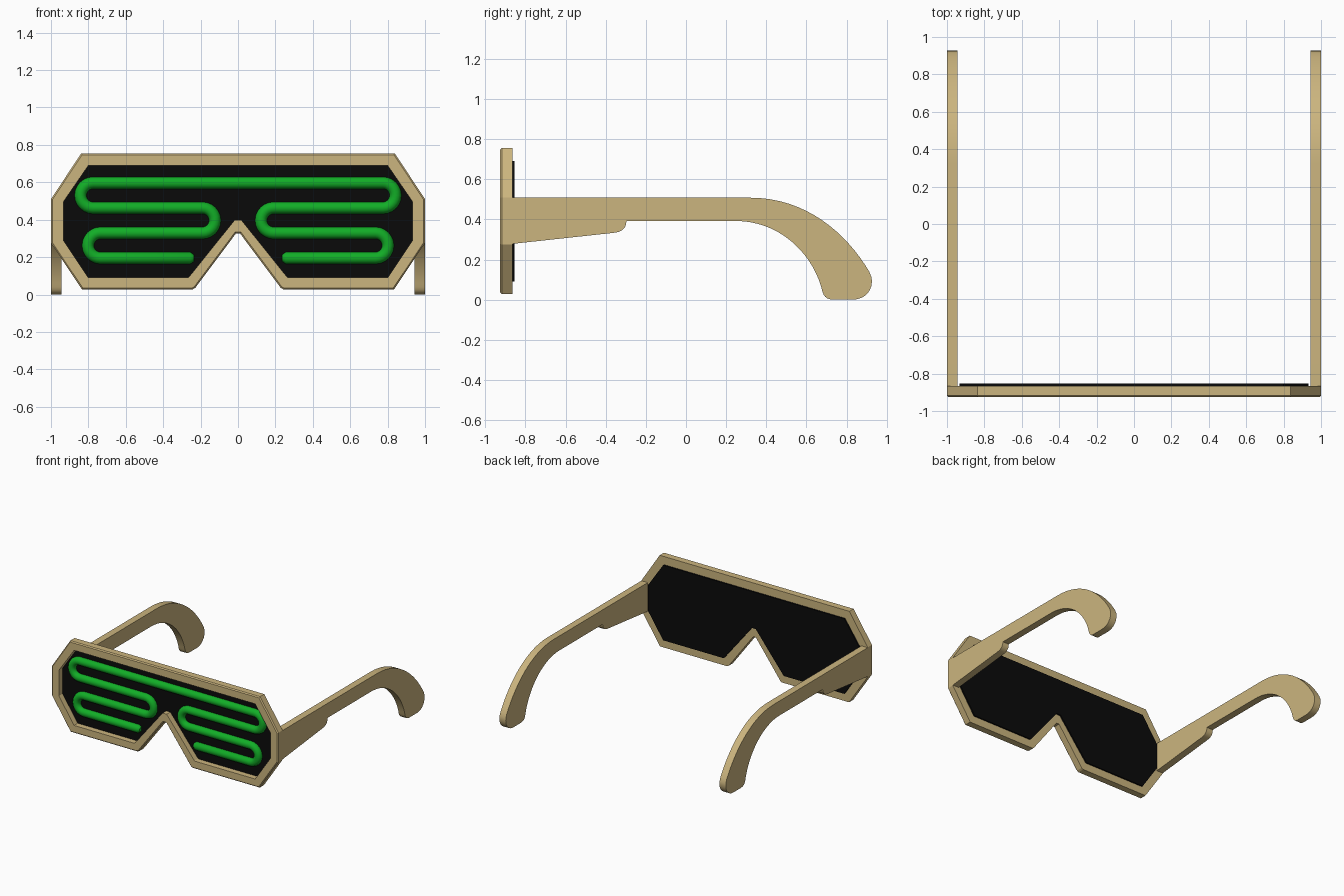
import bpy, bmesh, math
from mathutils import Vector

cube = bpy.data.objects.get("Cube")
if cube:
    bpy.data.objects.remove(cube, do_unlink=True)


def material(name, rgb, rough):
    m = bpy.data.materials.new(name)
    m.use_nodes = True
    m.diffuse_color = (*rgb, 1)
    bsdf = m.node_tree.nodes["Principled BSDF"]
    bsdf.inputs["Base Color"].default_value = (*rgb, 1)
    bsdf.inputs["Roughness"].default_value = rough
    return m


TAN = material("tan plastic", (0.60, 0.46, 0.21), 0.6)
BLACK = material("black panel", (0.003, 0.003, 0.003), 0.6)
GREEN = material("green tube", (0.006, 0.42, 0.02), 0.5)


def finish(name, bm, mat):
    bmesh.ops.recalc_face_normals(bm, faces=bm.faces)
    me = bpy.data.meshes.new(name)
    bm.to_mesh(me)
    bm.free()
    me.materials.append(mat)
    ob = bpy.data.objects.new(name, me)
    bpy.context.collection.objects.link(ob)
    return ob


def activate(ob):
    bpy.ops.object.select_all(action='DESELECT')
    ob.select_set(True)
    bpy.context.view_layer.objects.active = ob


def extrude_outline(bm, points, offset):
    """Fill a closed outline and extrude it into a solid."""
    face = bm.faces.new([bm.verts.new(p) for p in points])
    geom = bmesh.ops.extrude_face_region(bm, geom=[face])["geom"]
    verts = [g for g in geom if isinstance(g, bmesh.types.BMVert)]
    bmesh.ops.translate(bm, verts=verts, vec=offset)


def bezier(a, b, c, d, n=16):
    a, b, c, d = map(Vector, (a, b, c, d))
    return [tuple(a * (1 - t) ** 3 + b * 3 * t * (1 - t) ** 2
                  + c * 3 * t * t * (1 - t) + d * t ** 3)
            for t in (i / n for i in range(n + 1))]


def mirrored(half):
    return half + [(-x, z) for x, z in reversed(half)]


# Half outlines (x, z), from the nose notch round to the top corner
OUTER = mirrored([(0.012, 0.325), (0.228, 0.036), (0.242, 0.028), (0.835, 0.028),
                  (1.0, 0.275), (1.0, 0.51), (0.838, 0.755)])
INNER = mirrored([(0.018, 0.398), (0.262, 0.094), (0.268, 0.09), (0.80, 0.09),
                  (0.934, 0.29), (0.934, 0.495), (0.80, 0.69)])
FRONT, BACK = -0.926, -0.865

# Frame: ring between the two outlines with a softened front edge
bm = bmesh.new()
loops = [[bm.verts.new((x, y, z)) for x, z in line]
         for line, y in ((OUTER, FRONT), (OUTER, BACK), (INNER, BACK), (INNER, FRONT))]
n = len(OUTER)
for k in range(4):
    a, b = loops[k], loops[(k + 1) % 4]
    for i in range(n):
        j = (i + 1) % n
        bm.faces.new((a[i], a[j], b[j], b[i]))
rim = [bm.edges.get((loops[0][i], loops[0][(i + 1) % n])) for i in range(n)]
bmesh.ops.bevel(bm, geom=rim, offset=0.008, segments=1, affect='EDGES')
finish("frame", bm, TAN)

# Dark panel filling the frame, standing slightly proud at the back
bm = bmesh.new()
extrude_outline(bm, [(x, -0.880, z) for x, z in INNER], (0, 0.026, 0))
finish("lens_panel", bm, BLACK)

# Temple arms: side profile (y, z), curving down behind the ear
profile = [(-0.866, 0.508)]
profile += bezier((0.32, 0.508), (0.60, 0.508), (0.80, 0.33), (0.913, 0.14))
profile += bezier((0.925, 0.11), (0.935, 0.05), (0.895, 0.0), (0.83, 0.0), 8)
profile += bezier((0.735, 0.0), (0.705, 0.0), (0.688, 0.012), (0.68, 0.04), 5)
profile += bezier((0.675, 0.06), (0.62, 0.25), (0.45, 0.392), (0.25, 0.392))
profile += bezier((-0.297, 0.392), (-0.297, 0.36), (-0.315, 0.337), (-0.36, 0.333), 6)
profile += [(-0.866, 0.278)]
bm = bmesh.new()
extrude_outline(bm, [(0.944, y, z) for y, z in profile], (0.056, 0, 0))
arms = finish("temple_arms", bm, TAN)
arms.modifiers.new("Mirror", 'MIRROR')
activate(arms)
bpy.ops.object.shade_smooth_by_angle(angle=math.radians(30))

# Glowing tube: one serpentine path through four rows, mirrored about the centre
ROWS = (0.597, 0.463, 0.329, 0.195)
RAD = (ROWS[0] - ROWS[1]) / 2


def turn(x, top, side):
    """Half circle from one row down to the next."""
    return [(x + side * RAD * math.sin(a), top - RAD + RAD * math.cos(a))
            for a in (math.pi * i / 12 for i in range(13))]


half = (turn(0.775, ROWS[0], 1) + turn(0.19, ROWS[1], -1)
        + turn(0.735, ROWS[2], 1) + [(0.255, ROWS[3]), (0.236, ROWS[3])])
path = [(-x, z) for x, z in reversed(half)] + half
cu = bpy.data.curves.new("tube", 'CURVE')
cu.dimensions = '3D'
cu.bevel_depth = 0.032
cu.bevel_resolution = 4
cu.use_fill_caps = True
sp = cu.splines.new('POLY')
sp.points.add(len(path) - 1)
for p, (x, z) in zip(sp.points, path):
    p.co = (x, -0.887, z, 1)
sp.points[0].radius = sp.points[-1].radius = 0.55
cu.materials.append(GREEN)
tube = bpy.data.objects.new("light_tube", cu)
bpy.context.collection.objects.link(tube)
activate(tube)
bpy.ops.object.convert(target='MESH')
bpy.ops.object.shade_smooth_by_angle(angle=math.radians(40))
